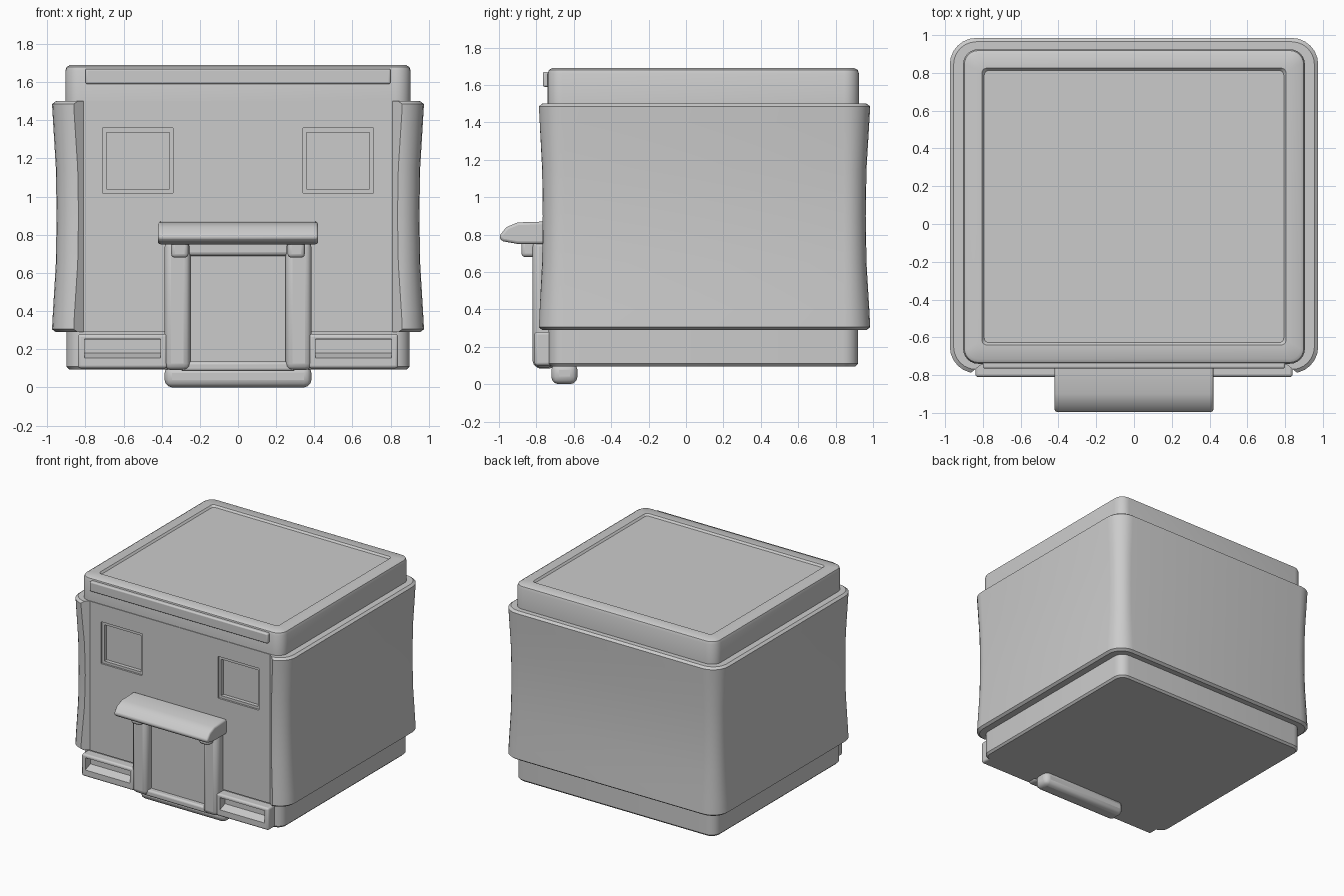
import bpy, bmesh, math

if "Cube" in bpy.data.objects:
    bpy.data.objects.remove(bpy.data.objects["Cube"])


def finish(name, bm):
    bmesh.ops.recalc_face_normals(bm, faces=bm.faces)
    me = bpy.data.meshes.new(name)
    bm.to_mesh(me)
    bm.free()
    ob = bpy.data.objects.new(name, me)
    bpy.context.collection.objects.link(ob)
    return ob


def ring(bm, x, y0, y1, z, r, n=6):
    # rounded rectangle, symmetric in x
    out = []
    for cx, cy, a0 in ((x - r, y1 - r, 0), (r - x, y1 - r, 90),
                       (r - x, y0 + r, 180), (x - r, y0 + r, 270)):
        for i in range(n + 1):
            a = math.radians(a0 + 90 * i / n)
            out.append(bm.verts.new((cx + r * math.cos(a), cy + r * math.sin(a), z)))
    return out


def loft(name, x, y0, y1, r, levels):
    # levels: (height, inset) pairs from bottom to top
    bm = bmesh.new()
    rings = [ring(bm, x - i, y0 + i, y1 - i, z, max(r - i, 0.025)) for z, i in levels]
    for a, b in zip(rings, rings[1:]):
        for k in range(len(a)):
            j = (k + 1) % len(a)
            bm.faces.new((a[k], a[j], b[j], b[k]))
    bm.faces.new(rings[0])
    bm.faces.new(rings[-1])
    return finish(name, bm)


def prism(name, pts, axis, a, b, bevel=0.0, seg=3):
    # extrude a 2D outline along x (points are y,z) or along z (points are x,y)
    bm = bmesh.new()
    place = (lambda p, t: (t, *p)) if axis == 'x' else (lambda p, t: (*p, t))
    f = bm.faces.new([bm.verts.new(place(p, a)) for p in pts])
    ext = bmesh.ops.extrude_face_region(bm, geom=[f])
    d = (b - a, 0, 0) if axis == 'x' else (0, 0, b - a)
    bmesh.ops.translate(bm, vec=d, verts=[v for v in ext['geom'] if isinstance(v, bmesh.types.BMVert)])
    ob = finish(name, bm)
    if bevel:
        m = ob.modifiers.new("bevel", 'BEVEL')
        m.width, m.segments = bevel, seg
    return ob


def box(name, x0, x1, y0, y1, z0, z1, bevel=0.0, seg=3):
    return prism(name, [(x0, y0), (x1, y0), (x1, y1), (x0, y1)], 'z', z0, z1, bevel, seg)


def cut(ob, cutter):
    cutter.hide_render = True
    m = ob.modifiers.new("cut", 'BOOLEAN')
    m.operation, m.object, m.solver = 'DIFFERENCE', cutter, 'EXACT'


# main body, slightly flared at both ends
walls = loft("walls", 0.975, -0.79, 0.985, 0.14,
             [(0.29, 0.02), (0.305, 0.0), (0.40, 0.005), (0.65, 0.02), (0.9, 0.024),
              (1.15, 0.02), (1.40, 0.005), (1.485, 0.0), (1.5, 0.02)])
# recessed front between the corner posts
cut(walls, prism("front_recess_cutter", [(-0.87, -0.9), (-0.86, -0.785), (-0.81, -0.745),
                                         (0.81, -0.745), (0.86, -0.785), (0.87, -0.9)], 'z', 0.2, 1.6))
# window recesses
for s in (-1, 1):
    c = s * 0.525
    cut(walls, box("window_frame_cutter", c - 0.185, c + 0.185, -0.9, -0.73, 1.02, 1.36))
    cut(walls, box("window_pane_cutter", c - 0.165, c + 0.165, -0.9, -0.70, 1.04, 1.335))

# base and roof slabs
base = loft("base", 0.9, -0.735, 0.92, 0.08, [(0.095, 0.015), (0.11, 0), (0.30, 0)])
roof = loft("roof", 0.905, -0.74, 0.925, 0.08,
            [(1.49, 0), (1.66, 0), (1.68, 0.007), (1.69, 0.025), (1.69, 0.10), (1.675, 0.112)])
# roof fascia strip
fascia = box("front_fascia", -0.8, 0.8, -0.765, -0.72, 1.59, 1.67, 0.01)

# doorway
door = box("door", -0.26, 0.26, -0.755, -0.70, 0.10, 0.72)
lintel = box("door_lintel", -0.3, 0.3, -0.80, -0.71, 0.69, 0.77, 0.02)
sill = box("door_sill", -0.3, 0.3, -0.80, -0.71, 0.085, 0.135, 0.015)
step = box("door_step", -0.385, 0.385, -0.72, -0.58, 0.0, 0.115, 0.04)
canopy = prism("door_canopy", [(-0.74, 0.87), (-0.90, 0.865), (-0.96, 0.84), (-1.0, 0.79),
                               (-0.985, 0.765), (-0.90, 0.75), (-0.74, 0.75)], 'x', -0.42, 0.42, 0.025)
parts = [walls, base, roof, fascia, door, lintel, sill, step, canopy]

for s, side in ((-1, "left"), (1, "right")):
    # door columns and canopy brackets
    xa, xb = sorted((s * 0.25, s * 0.385))
    parts.append(box(side + "_door_column", xa, xb, -0.82, -0.70, 0.09, 0.77, 0.035))
    xa, xb = sorted((s * 0.26, s * 0.35))
    parts.append(box(side + "_canopy_bracket", xa, xb, -0.88, -0.75, 0.68, 0.77, 0.02))
    # open-fronted planter
    xa, xb = sorted((s * 0.37, s * 0.84))
    planter = box(side + "_planter", xa, xb, -0.81, -0.71, 0.10, 0.28, 0.015)
    cut(planter, prism("planter_cutter", [(-0.9, 0.12), (-0.745, 0.18), (-0.745, 0.25), (-0.9, 0.26)],
                       'x', xa + 0.035, xb - 0.035))
    parts.append(planter)

# smooth shading with sharp edges kept
bpy.ops.object.select_all(action='DESELECT')
for ob in parts:
    ob.select_set(True)
bpy.context.view_layer.objects.active = walls
bpy.ops.object.shade_smooth_by_angle(angle=math.radians(35))
for ob in bpy.data.objects:
    if ob.hide_render:
        ob.hide_set(True)
